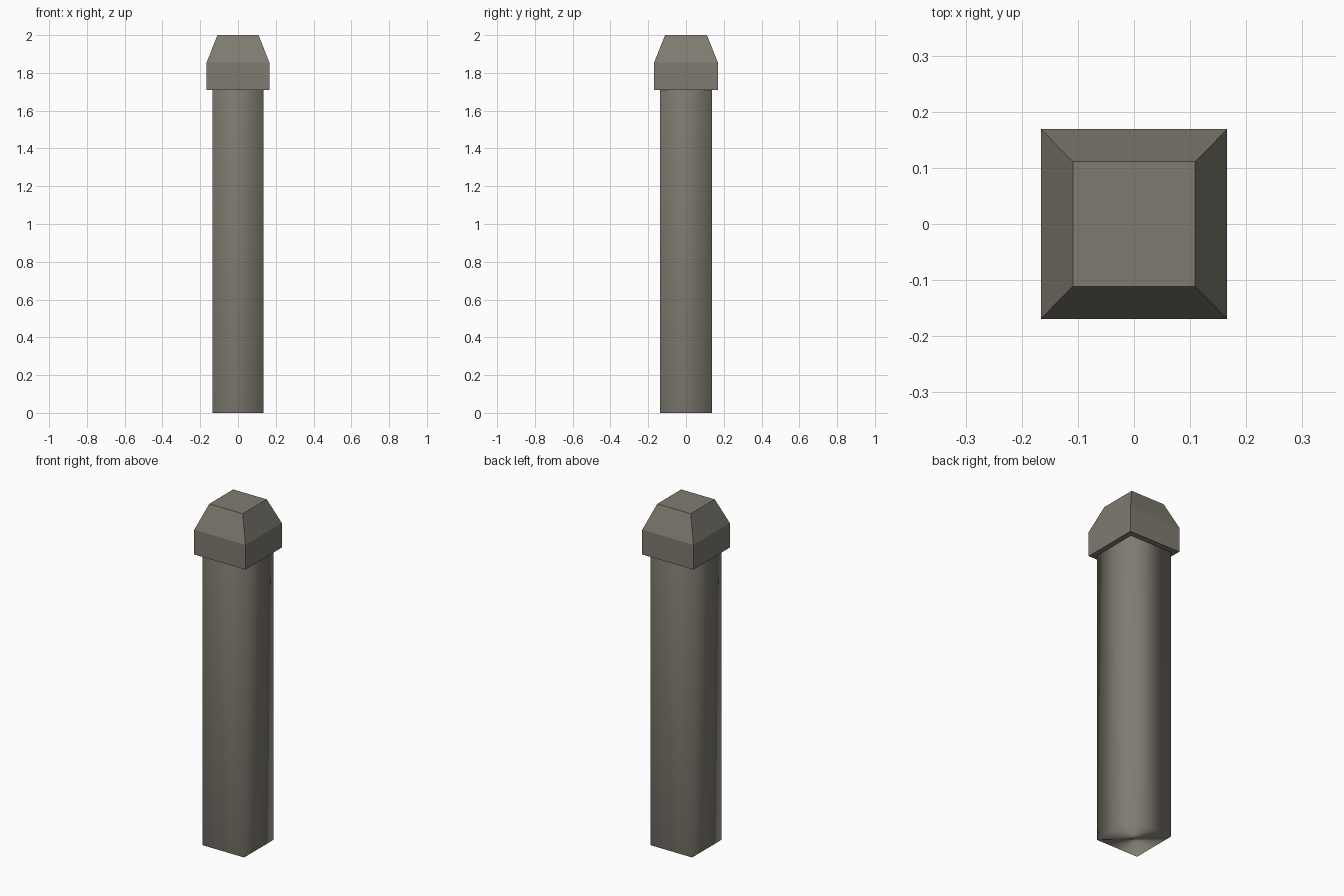
import bpy, bmesh

if "Cube" in bpy.data.objects:
    bpy.data.objects.remove(bpy.data.objects["Cube"])

stone = bpy.data.materials.new("grey_brown_stone")
stone.diffuse_color = (0.215, 0.198, 0.165, 1)
stone.use_nodes = True
stone.node_tree.nodes["Principled BSDF"].inputs["Base Color"].default_value = stone.diffuse_color


def stacked_rings(name, rings, smooth):
    """Closed solid from rectangular rings given as (half_x, half_y, z)."""
    bm = bmesh.new()
    loops = [[bm.verts.new((sx * hx, sy * hy, z))
              for sx, sy in ((-1, -1), (1, -1), (1, 1), (-1, 1))]
             for hx, hy, z in rings]
    for low, high in zip(loops, loops[1:]):
        for i in range(4):
            j = (i + 1) % 4
            bm.faces.new((low[i], low[j], high[j], high[i]))
    bm.faces.new(loops[0][::-1])
    bm.faces.new(loops[-1])
    for f in bm.faces:
        f.smooth = smooth
    mesh = bpy.data.meshes.new(name)
    bm.to_mesh(mesh)
    bm.free()
    mesh.materials.append(stone)
    obj = bpy.data.objects.new(name, mesh)
    bpy.context.collection.objects.link(obj)
    return obj


# Square shaft, smooth shaded around its corners
shaft = stacked_rings("post_shaft", [(0.136, 0.137, 0), (0.136, 0.137, 1.71)], True)
weighted = shaft.modifiers.new("side_weighted_normals", 'WEIGHTED_NORMAL')
weighted.mode = 'FACE_AREA'

# Overhanging cap with chamfered top
stacked_rings("post_cap", [(0.166, 0.169, 1.71), (0.166, 0.169, 1.855),
                           (0.109, 0.111, 2.0)], False)
